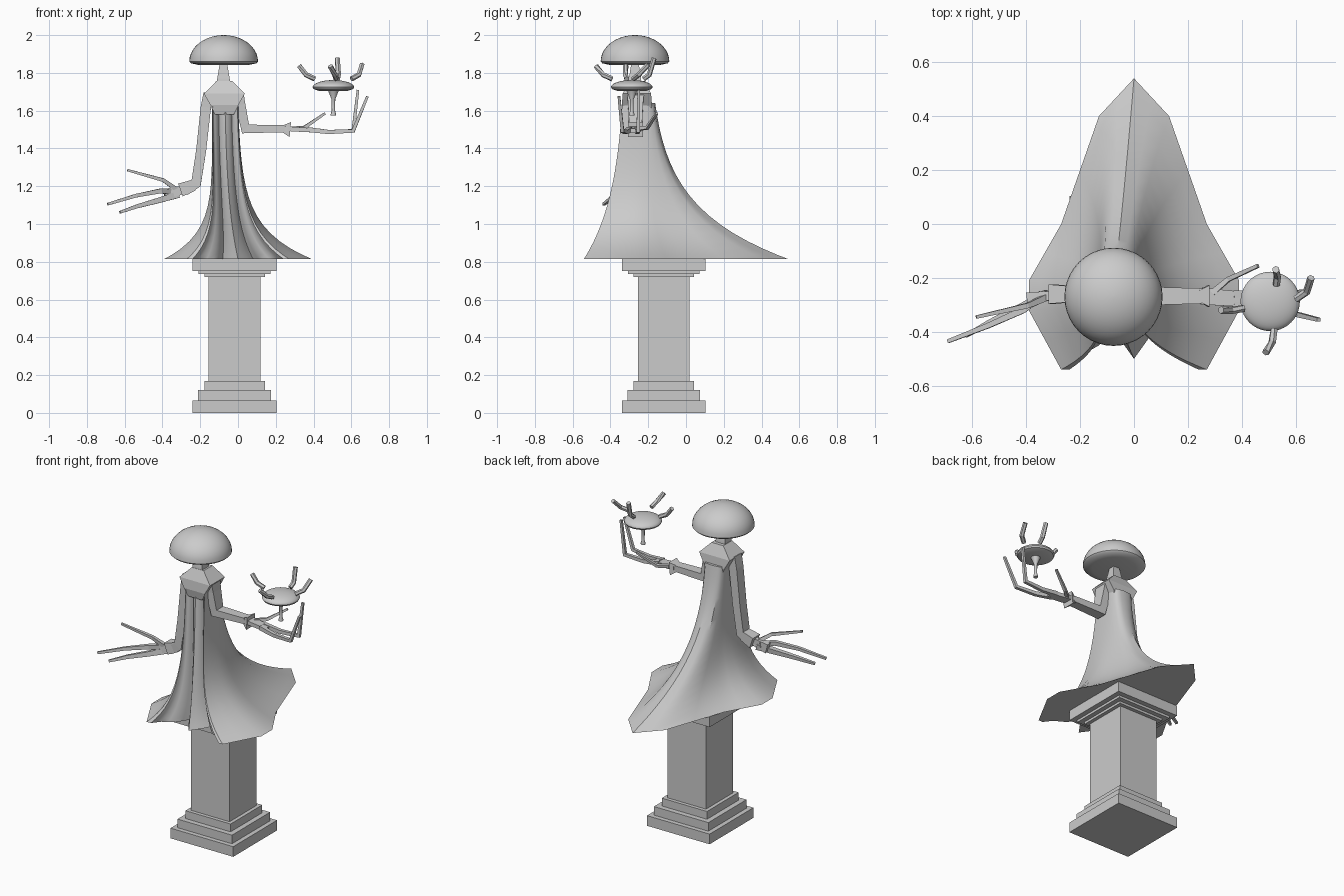
import bpy, bmesh
from math import sin, cos, tan, tanh, exp, pi, tau, radians
from mathutils import Vector

default_cube = bpy.data.objects.get("Cube")
if default_cube:
    bpy.data.objects.remove(default_cube)

stone = bpy.data.materials.new("grey_stone")
stone.use_nodes = True
stone.diffuse_color = (.6, .6, .6, 1)
shader = stone.node_tree.nodes["Principled BSDF"]
shader.inputs["Base Color"].default_value = stone.diffuse_color


def loft(name, rings, smooth=False):
    """Skin a list of equal-length closed rings and cap both ends."""
    bm = bmesh.new()
    rows = [[bm.verts.new(point) for point in ring] for ring in rings]
    count = len(rows[0])
    for lower, upper in zip(rows, rows[1:]):
        for i in range(count):
            j = (i + 1) % count
            bm.faces.new((lower[i], lower[j], upper[j], upper[i]))
    bm.faces.new(rows[0])
    bm.faces.new(rows[-1])
    bmesh.ops.recalc_face_normals(bm, faces=bm.faces)
    mesh = bpy.data.meshes.new(name)
    bm.to_mesh(mesh)
    bm.free()
    mesh.materials.append(stone)
    part = bpy.data.objects.new(name, mesh)
    bpy.context.collection.objects.link(part)
    if smooth:
        bpy.ops.object.select_all(action="DESELECT")
        part.select_set(True)
        bpy.context.view_layer.objects.active = part
        bpy.ops.object.shade_smooth_by_angle(angle=radians(40))


def block(name, x, y, levels):
    """Stack square or rectangular levels given as (z, half width, half depth)."""
    corners = ((-1, -1), (1, -1), (1, 1), (-1, 1))
    loft(name, [[(x + sx * wide, y + sy * deep, z) for sx, sy in corners]
                for z, wide, deep in levels])


def turned(name, x, y, profile, sides):
    """Make a round part from (radius, z) pairs."""
    angles = [tau * k / sides for k in range(sides)]
    loft(name, [[(x + r * cos(a), y + r * sin(a), z) for a in angles]
                for r, z in profile], smooth=True)


def dome(name, x, y, radius, base, rim, top):
    """Make a squashed half ball on a shallow underside."""
    profile = [(radius * .7, base), (radius * .95, (base + rim) / 2)]
    steps = [pi / 2 * k / 10 for k in range(10)]
    profile += [(radius * cos(a), rim + (top - rim) * sin(a)) for a in steps]
    profile.append((radius * .03, top))
    turned(name, x, y, profile, 40)


def limb(name, path, start, end, flat=1, side=(0, 1, 0), sides=4):
    """Sweep a tapering section along a path, widened by flat along side."""
    path = [Vector(point) for point in path]
    last = len(path) - 1
    rings = []
    for i, point in enumerate(path):
        behind = (point - path[max(i - 1, 0)]).normalized()
        ahead = (path[min(i + 1, last)] - point).normalized()
        along = (behind + ahead).normalized()
        across = Vector(side)
        across = (across - along * across.dot(along)).normalized()
        normal = along.cross(across)
        mitre = 1 / max(.6, along.dot(ahead if i == 0 else behind))
        size = (start + (end - start) * i / last) / 2 / cos(pi / sides)
        angles = [tau * (k + .5) / sides for k in range(sides)]
        rings.append([point + size * (across * flat * cos(a) + normal * mitre * sin(a))
                      for a in angles])
    loft(name, rings)


def arm_part(name, path, near, far, start, end, flat=1):
    """Sweep a limb along (x, z) pairs while its depth drifts from near to far."""
    last = len(path) - 1
    limb(name, [(x, near + (far - near) * i / last, z) for i, (x, z) in enumerate(path)],
         start, end, flat)


# Stepped pedestal
floor = 0
for name, half, ceiling in (
        ("plinth_bottom", .222, .065), ("plinth_middle", .193, .12),
        ("plinth_top", .16, .17), ("pedestal_shaft", .137, .72),
        ("capital_lower", .16, .735), ("capital_middle", .19, .75),
        ("capital_slab", .222, .815)):
    block(name, -.018, -.118, [(floor, half, half), (ceiling, half, half)])
    floor = ceiling

# Half of the hem outline, from the front fold round to the train
corners = [(0, -.5), (.05, -.43), (.08, -.37), (.13, -.45), (.2, -.49), (.24, -.54),
           (.27, -.54), (.39, -.32), (.39, -.21), (.27, 0), (.13, .4), (0, .54)]
hem = []
for (ax, ay), (bx, by) in zip(corners, corners[1:]):
    hem += [(ax, ay), ((ax + bx) / 2, (ay + by) / 2)]
hem.append(corners[-1])

# Flowing robe: the hem shrinks exponentially into a narrow, leaning chest
MIDDLE = -.26
HEM, CHEST = .815, 1.64
rings = []
levels = 16
for k in range(levels + 1):
    rise = (k / levels) ** 1.3
    z = HEM + (CHEST - HEM) * rise
    lean = -.075 * (1 - exp(-2.5 * rise))
    spread = exp(-5.6 * rise)
    half = []
    for x, y in hem:
        sweep = exp(-(2.3 if y < MIDDLE else 3) * rise)
        chest_x = .07 * tanh(x / .15)
        chest_y = MIDDLE + .06 * tanh((y - MIDDLE) / .18)
        half.append((chest_x + (x - chest_x) * spread, chest_y + (y - chest_y) * sweep))
    rings.append([(lean + x, y, z) for x, y in half] +
                 [(lean - x, y, z) for x, y in half[-2:0:-1]])
loft("robe", rings, smooth=True)

# Angular shoulders, neck and domed head
block("shoulders", -.072, MIDDLE,
      [(1.58, .05, .07), (1.63, .074, .08), (1.69, .108, .075), (1.757, .042, .045)])
block("neck", -.077, -.27, [(1.74, .037, .035), (1.77, .033, .032), (1.86, .018, .018)])
dome("dome_head", -.076, -.27, .182, 1.841, 1.86, 2)

# Raised left arm, hand held level with the fingers turned up
SHOULDER = -.267
arm_part("left_arm", [(0, 1.69), (.013, 1.63), (.04, 1.503), (.25, 1.505)],
         SHOULDER, SHOULDER, .06, .038, 1.5)
arm_part("left_cuff", [(.225, 1.505), (.277, 1.5)], SHOULDER, SHOULDER, .025, .08)
arm_part("left_palm", [(.25, 1.505), (.41, 1.495)], SHOULDER, -.28, .025, .022, 2.5)
for name, near, far, tip in (("left_finger_back", -.26, -.25, (.635, 1.71)),
                             ("left_finger_front", -.3, -.355, (.685, 1.675))):
    arm_part(name, [(.37, 1.5), (.48, 1.487), (.61, 1.493), tip], near, far, .026, .014)
arm_part("left_thumb", [(.29, 1.505), (.35, 1.51), (.46, 1.585)], -.255, -.155, .022, .013)

# Lowered right arm, hand reaching out and forward
arm_part("right_arm", [(-.155, 1.69), (-.17, 1.62), (-.195, 1.39), (-.222, 1.215), (-.28, 1.175)],
         SHOULDER, MIDDLE, .056, .05, 1.25)
arm_part("right_cuff", [(-.235, 1.205), (-.305, 1.18)], MIDDLE, MIDDLE, .06, .072)
arm_part("right_palm", [(-.26, 1.19), (-.39, 1.155)], MIDDLE, -.275, .04, .06, .7)
arm_part("right_finger_upper", [(-.34, 1.17), (-.41, 1.175), (-.54, 1.15), (-.69, 1.105)],
         MIDDLE, -.435, .03, .014)
arm_part("right_finger_lower", [(-.32, 1.155), (-.42, 1.125), (-.53, 1.095), (-.625, 1.062)],
         MIDDLE, -.415, .036, .014)
arm_part("right_thumb", [(-.3, 1.165), (-.395, 1.232), (-.585, 1.285)],
         MIDDLE, -.345, .026, .012)

# Floating mushroom above the raised hand
MUSHROOM = Vector((.505, -.287, 0))
dome("mushroom_cap", MUSHROOM.x, MUSHROOM.y, .11, 1.705, 1.724, 1.762)
turned("mushroom_stem", MUSHROOM.x, MUSHROOM.y,
       [(.014, 1.575), (.014, 1.583), (.009, 1.6), (.01, 1.66), (.03, 1.71)], 12)

# Bent sparks drifting around the mushroom
for name, bearing, swirl, reach in (("left_spark", 5, 25, .175), ("back_spark", 70, 10, .12),
                                    ("right_spark", 195, -5, .185), ("front_spark", 278, -13, .19)):
    path = []
    for share, turn, z in ((.55, 0, 1.768), (.8, .4, 1.79), (1, 1, 1.95 - .6 * reach)):
        angle = radians(bearing + swirl * turn)
        path.append(MUSHROOM + Vector((reach * share * cos(angle), reach * share * sin(angle), z)))
    limb(name, path, .024, .024, side=(.3, .5, -.8), sides=6)
